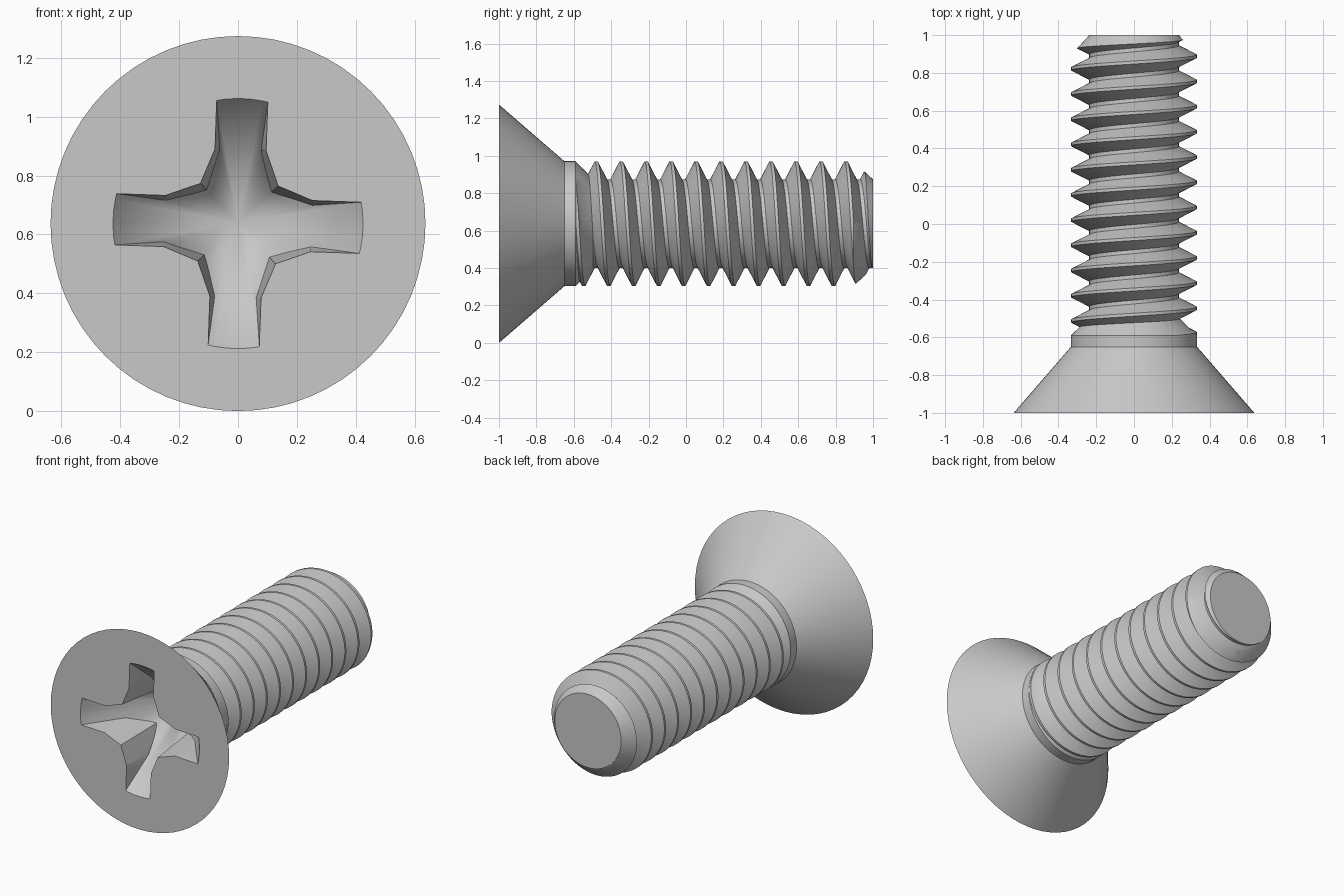
import bpy, bmesh
from math import sin, cos, pi, radians

cube = bpy.data.objects.get("Cube")
if cube:
    bpy.data.objects.remove(cube, do_unlink=True)

SIDES = 64
HEAD_R, SHANK_R, ROOT_R = 0.637, 0.333, 0.237
PITCH, CREST, ROOT = 0.1335, 0.016, 0.02
CREST_Y = 0.855            # a crest on the upper side of the shank


def around(r, y, phi):
    """Point at radius r on the lengthwise axis, phi turning from +z to +x."""
    return (r * sin(phi), y, r * cos(phi))


def finish(name, bm):
    bmesh.ops.remove_doubles(bm, verts=bm.verts[:], dist=1e-5)
    bmesh.ops.holes_fill(bm, edges=[e for e in bm.edges if e.is_boundary], sides=0)
    bmesh.ops.recalc_face_normals(bm, faces=bm.faces[:])
    mesh = bpy.data.meshes.new(name)
    bm.to_mesh(mesh)
    bm.free()
    obj = bpy.data.objects.new(name, mesh)
    obj.location.z = HEAD_R
    bpy.context.collection.objects.link(obj)
    return obj


def skin(name, columns, closed=False):
    """Join columns of points with quads."""
    bm = bmesh.new()
    grid = [[bm.verts.new(p) for p in col] for col in columns]
    if closed:
        grid.append(grid[0])
    for a, b in zip(grid, grid[1:]):
        for k in range(len(a) - 1):
            bm.faces.new((a[k], a[k + 1], b[k + 1], b[k]))
    return finish(name, bm)


def revolve(name, profile):
    return skin(name, [[around(r, y, 2 * pi * i / SIDES) for r, y in profile]
                       for i in range(SIDES)], closed=True)


def combine(target, helper, operation):
    helper.hide_render = True
    mod = target.modifiers.new(operation.lower(), 'BOOLEAN')
    mod.operation, mod.solver, mod.object = operation, 'EXACT', helper
    bpy.ops.object.select_all(action='DESELECT')
    bpy.context.view_layer.objects.active = target
    target.select_set(True)
    bpy.ops.object.modifier_apply(modifier=mod.name)
    bpy.data.objects.remove(helper, do_unlink=True)


# Helical thread, longer than needed at both ends
def thread_column(phi):
    low, high = -0.75, 1.1
    col = []
    for turn in range(-15, 6):
        y0 = CREST_Y + PITCH * (turn + phi / (2 * pi))
        for r, dy in ((SHANK_R, -CREST / 2), (SHANK_R, CREST / 2),
                      (ROOT_R, (PITCH - ROOT) / 2), (ROOT_R, (PITCH + ROOT) / 2)):
            y = y0 + dy
            if not low < y < high:
                r, y = ROOT_R, min(max(y, low), high)
            col.append(around(r, y, phi))
    return col


screw = skin("countersunk_screw",
             [thread_column(2 * pi * i / SIDES) for i in range(SIDES + 1)])

# Trim the thread to length with a chamfered tip
envelope = revolve("thread_envelope", [(0, -0.62), (0.4, -0.62), (0.4, 0.823),
                                       (ROOT_R, 1), (0, 1)])
combine(screw, envelope, 'INTERSECT')

# Conical head, collar and thread run-out
head = revolve("head", [(0, -1), (HEAD_R, -1), (SHANK_R + 0.001, -0.65),
                        (SHANK_R + 0.001, -0.59), (0.21, -0.47), (0, -0.47)])
combine(screw, head, 'UNION')


# Cross recess: tapered cross limited by a conical floor
def cross_outline(y):
    inset = 0.08 * (y + 1)
    h, c = 0.087 - inset, 0.132 - 0.8 * inset
    arm = [(-h, 0.25), (-h, 0.5), (h, 0.5), (h, 0.25), (c, c)]
    points = []
    for quarter in range(4):
        t = quarter * pi / 2 + radians(2)
        points += [(u * cos(t) + v * sin(t), y, v * cos(t) - u * sin(t)) for u, v in arm]
    return points


recess = skin("cross_recess", list(zip(cross_outline(-1.05), cross_outline(-0.42))),
              closed=True)
depth, reach = 0.53, 0.425
floor = revolve("recess_floor", [(0, -1.04), (reach * (1 + 0.04 / depth), -1.04),
                                 (0, -1 + depth)])
combine(recess, floor, 'INTERSECT')
combine(screw, recess, 'DIFFERENCE')

# Plain grey metal
metal = bpy.data.materials.new("grey_metal")
metal.use_nodes = True
grey = (0.58, 0.58, 0.58, 1)
metal.diffuse_color = grey
metal.node_tree.nodes["Principled BSDF"].inputs["Base Color"].default_value = grey
screw.data.materials.clear()
screw.data.materials.append(metal)
for face in screw.data.polygons:
    face.material_index = 0

bpy.ops.object.select_all(action='DESELECT')
bpy.context.view_layer.objects.active = screw
screw.select_set(True)
bpy.ops.object.shade_smooth_by_angle(angle=radians(25))
